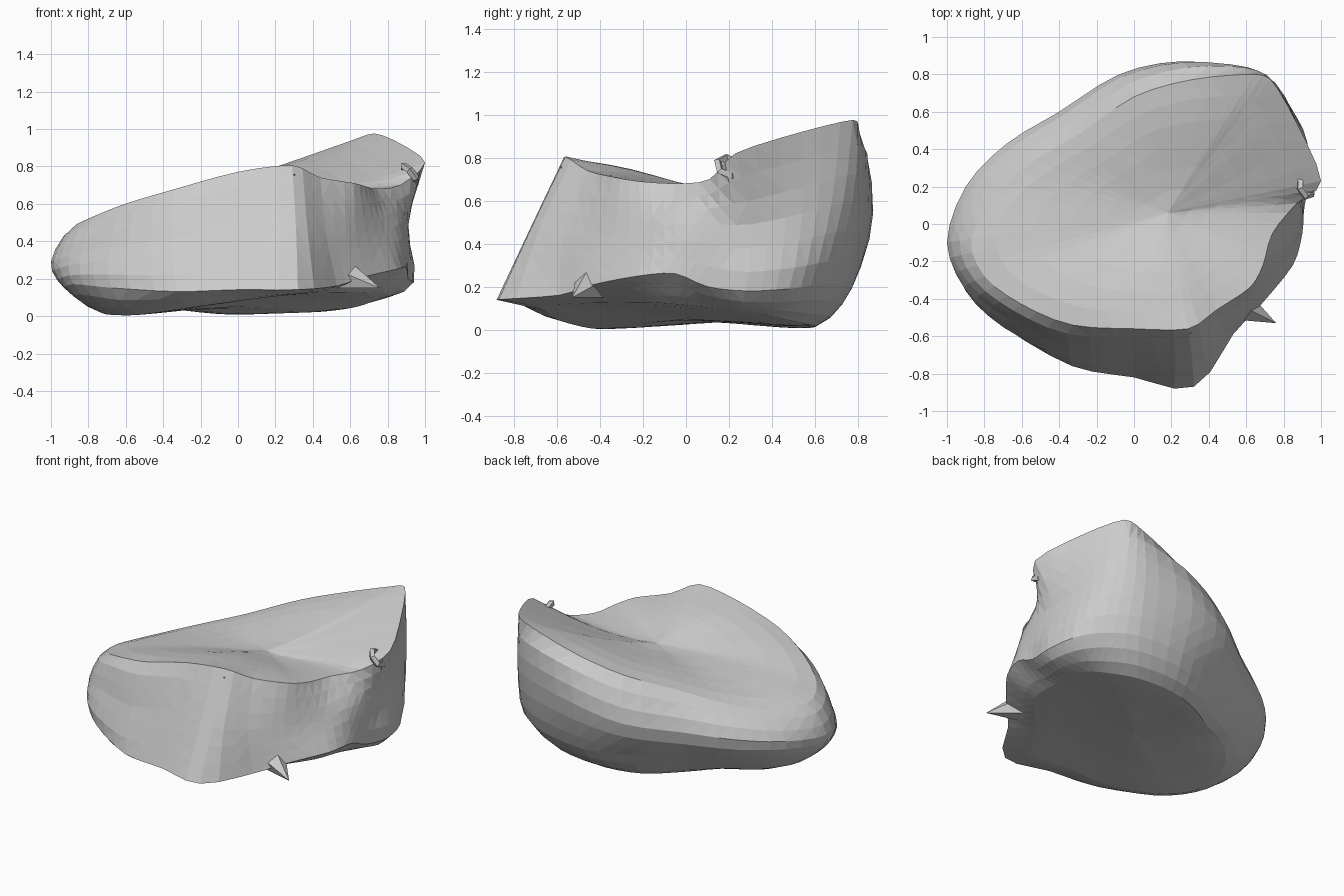
import bpy, bmesh
from mathutils import Vector as V

if "Cube" in bpy.data.objects:
    bpy.data.objects.remove(bpy.data.objects["Cube"])

# Each row: belly point (x, y, z), top rim point (x, y, z), height halfway to the top hollow
WALL = [
    (-1, -.1, .3, -.87, -.08, .49, .63), (-.9, .2, .34, -.75, .15, .50, .635),
    (-.68, .43, .38, -.53, .34, .56, .65), (-.4, .6, .42, -.28, .49, .64, .68),
    (-.08, .8, .47, 0, .68, .74, .715), (.25, .87, .55, .3, .77, .84, .755),
    (.6, .83, .6, .6, .8, .945, .79), (.77, .73, .6, .73, .775, .985, .79),
    (.87, .54, .55, .87, .54, .93, .75), (.91, .3, .5, 1, .23, .83, .69),
    (.9, .1, .5, .87, .11, .71, .67), (.86, -.05, .5, .74, -.05, .69, .67),
    (.78, -.2, .45, .69, -.22, .70, .68), (.63, -.4, .45, .62, -.34, .72, .70),
    (.47, -.57, .45, .44, -.46, .75, .73), (.31, -.72, .48, .29, -.56, .815, .76),
    (0, -.68, .5, 0, -.56, .78, .76), (-.35, -.65, .42, -.33, -.54, .69, .72),
    (-.68, -.5, .38, -.6, -.43, .61, .68), (-.9, -.33, .33, -.8, -.28, .53, .64)]
# Lower edge where the wall turns into the underside
EDGE = [
    (-.93, -.1, .16), (-.83, .16, .18), (-.6, .36, .18), (-.35, .5, .18),
    (-.06, .68, .2), (.25, .77, .2), (.58, .74, .22), (.78, .62, .22),
    (.9, .48, .2), (.94, .28, .19), (.91, .1, .21), (.9, -.05, .27),
    (.85, -.22, .26), (.68, -.43, .22), (.53, -.59, .17), (.32, -.87, .15),
    (0, -.82, .15), (-.33, -.76, .14), (-.68, -.56, .16), (-.88, -.36, .18)]
HOLLOW = V((.18, .06, .655))
LOBES = (V((.15, .5)), V((-.55, -.4)))  # the two low spots it stands on
STEPS = 3


def spline(pts, closed):
    """Smooth curve through pts with tangents limited by the shorter neighbour."""
    n = len(pts)
    tan = []
    for i in range(n):
        if not closed and i in (0, n - 1):
            tan.append((pts[1] - pts[0]) if i == 0 else (pts[-1] - pts[-2]))
            continue
        a, b = pts[i] - pts[i - 1], pts[(i + 1) % n] - pts[i]
        tan.append((a + b).normalized() * min(a.length, b.length))
    out = []
    for i in range(n if closed else n - 1):
        j = (i + 1) % n
        for s in range(STEPS):
            t = s / STEPS
            out.append(pts[i] * (2*t**3 - 3*t*t + 1) + tan[i] * (t**3 - 2*t*t + t)
                       + pts[j] * (3*t*t - 2*t**3) + tan[j] * (t**3 - t*t))
    if not closed:
        out.append(pts[-1])
    return out


def creased(pts, cut, weight):
    """Spline that breaks at index cut, blended with the unbroken one."""
    soft = spline(pts, False)
    hard = spline(pts[:cut + 1], False) + spline(pts[cut:], False)[1:]
    return [a.lerp(b, weight) for a, b in zip(soft, hard)]


def ramp(v, lo, hi, width):
    return max(0, min(1, (v - lo) / width)) * max(0, min(1, (hi - v) / width))


def make_object(name, bm):
    bmesh.ops.recalc_face_normals(bm, faces=bm.faces)
    me = bpy.data.meshes.new(name)
    bm.to_mesh(me)
    bm.free()
    ob = bpy.data.objects.new(name, me)
    bpy.context.collection.objects.link(ob)
    return ob


# Main fragment: horizontal guide rings, splined around and then lofted upward
rings = [[], [], [], [], [], []]
for w, e in zip(WALL, EDGE):
    belly, rim, e = V(w[:3]), V(w[3:6]), V(e)
    crown = rim.lerp(HOLLOW, .5)
    crown.z = w[6]
    # underside hollows upward toward the broken front right corner
    sole = V((e.x * .78, e.y * .78, .015 + .09 * max(0, e.x - e.y) + .03 * max(0, e.x)))
    gap = min((sole.xy - p).length for p in LOBES)
    sole.z = min(max(sole.z, .012 + .13 * gap ** 2), e.z - .03)
    inner = V((e.x * .42, e.y * .42, .04 + .06 * max(0, e.x - e.y)))
    for ring, p in zip(rings, (inner, sole, e, belly, rim, crown)):
        ring.append(p)
rings = [spline(r, True) for r in rings]
columns = []
for i, c in enumerate(zip(*rings)):
    row = i / STEPS
    pts = [V((0, 0, .055)), *c, HOLLOW]
    # crisp creases at the broken lower edge (3) and the broken rim (5)
    lower = creased(pts, 3, ramp(row, 9, 18, 1.5))
    upper = creased(pts, 5, ramp(row, 5, 17.5, 2))
    columns.append(lower[:4 * STEPS] + upper[4 * STEPS:])
low = min(p.z for c in columns for p in c)

bm = bmesh.new()
grid = [[bm.verts.new((p.x, p.y, p.z - low)) for p in c] for c in columns]
for i, col in enumerate(grid):
    nxt = grid[(i + 1) % len(grid)]
    for k in range(len(col) - 1):
        bm.faces.new((col[k], nxt[k], nxt[k + 1], col[k + 1]))
bmesh.ops.remove_doubles(bm, verts=[v for c in grid for v in (c[0], c[-1])], dist=.0005)
# relax the top saddle and the underside so they flow without a pinch
soft = [v for c in grid for v in c[1:6] + c[16:-1]] + [v for v in bm.verts if len(v.link_edges) > 10]
for _ in range(5):
    bmesh.ops.smooth_vert(bm, verts=soft, factor=.5, use_axis_z=True)
bmesh.ops.triangulate(bm, faces=bm.faces)
make_object("broken_fragment", bm)


# Small chipped spikes along the broken edge
def spike(name, base, tip, radius):
    base, tip = V(base), V(tip)
    bm = bmesh.new()
    bmesh.ops.create_cone(bm, segments=5, radius1=radius, radius2=0,
                          depth=(tip - base).length, cap_ends=True)
    ob = make_object(name, bm)
    ob.location = (base + tip) / 2
    ob.rotation_euler = (tip - base).to_track_quat('Z', 'Y').to_euler()


spike("lower_edge_spike", (.56, -.43, .22), (.76, -.53, .15), .09)
spike("front_rim_chip", (.3, -.5, .72), (.3, -.59, .76), .05)

# Thin loop of material hanging under the right rim
bpy.ops.mesh.primitive_torus_add(major_segments=6, minor_segments=4, major_radius=.055,
                                 minor_radius=.02, location=(.92, .2, .76),
                                 rotation=(0, .9, .3))
bpy.context.object.name = "rim_loop"
